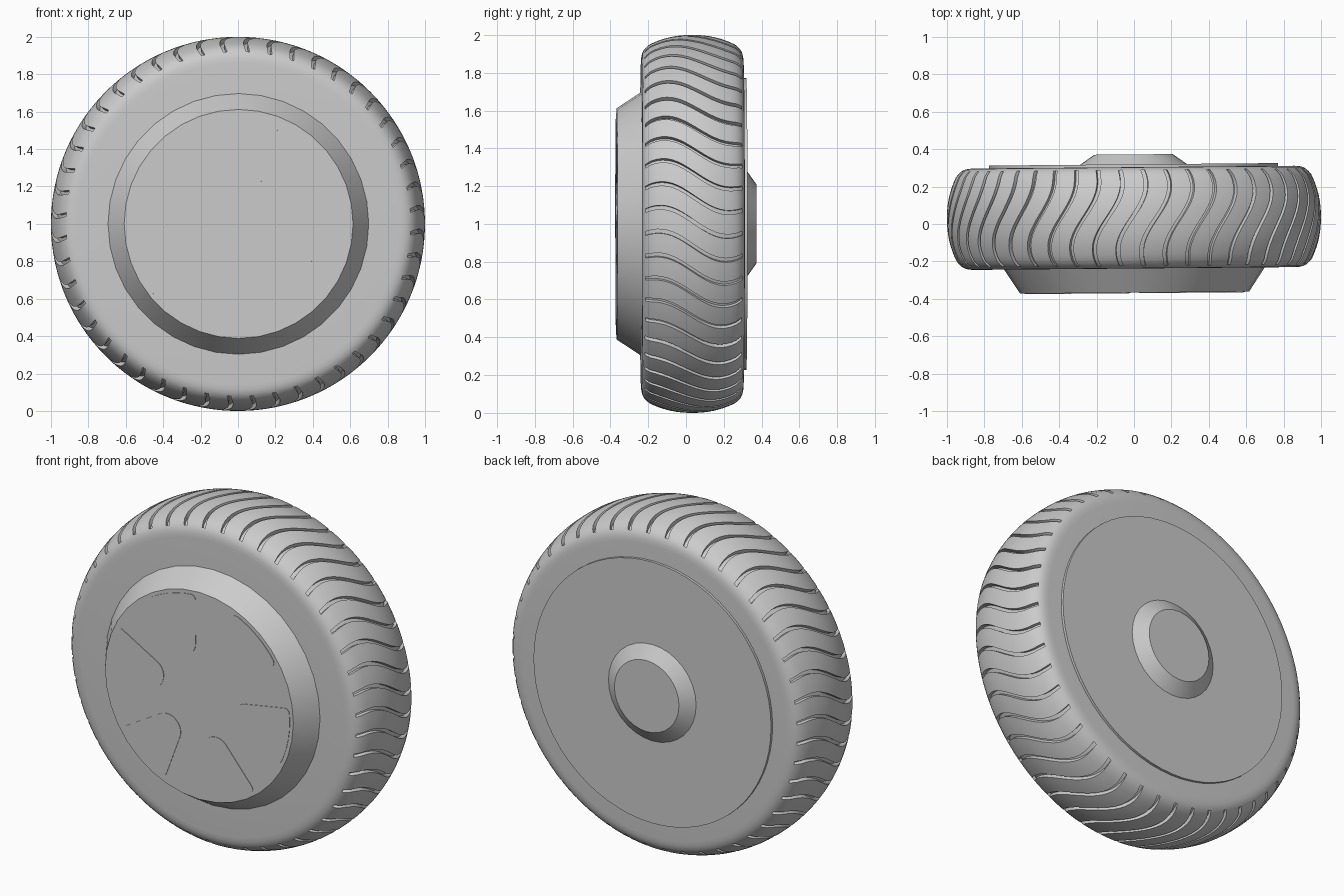
import bpy, bmesh, math
from mathutils import Matrix, Vector

cube = bpy.data.objects.get("Cube")
if cube:
    bpy.data.objects.remove(cube, do_unlink=True)

GROOVES = 48
MID_Y = 0.033          # middle of the tread
TREAD_HALF = 0.255     # half the tread width
# The axle is turned very slightly about the vertical
PLACE = Matrix.Translation((0, 0, 1)) @ Matrix.Rotation(math.radians(0.5), 4, 'Z')

grey = bpy.data.materials.new("wheel_grey")
grey.use_nodes = True
grey.diffuse_color = (0.6, 0.6, 0.6, 1)
grey.node_tree.nodes["Principled BSDF"].inputs["Base Color"].default_value = (0.6, 0.6, 0.6, 1)


def finish(bm, name):
    """Turn the bmesh into a placed, coloured object with smooth shading."""
    bmesh.ops.recalc_face_normals(bm, faces=bm.faces)
    bm.transform(PLACE)
    mesh = bpy.data.meshes.new(name)
    bm.to_mesh(mesh)
    bm.free()
    mesh.materials.append(grey)
    obj = bpy.data.objects.new(name, mesh)
    bpy.context.collection.objects.link(obj)
    bpy.ops.object.select_all(action='DESELECT')
    obj.select_set(True)
    bpy.context.view_layer.objects.active = obj
    bpy.ops.object.shade_smooth_by_angle(angle=math.radians(30))
    return obj


def lathe(profile, angles, shear=lambda y: 0):
    """Spin (radius, y) points round the y axis and cap both ends."""
    bm = bmesh.new()
    rings = [[bm.verts.new((r * math.cos(a + shear(y)), y, r * math.sin(a + shear(y))))
              for a in angles] for r, y in profile]
    n = len(angles)
    cells = [[bm.faces.new((lo[i], lo[(i + 1) % n], hi[(i + 1) % n], hi[i]))
              for i in range(n)] for lo, hi in zip(rings, rings[1:])]
    bm.faces.new(rings[0])
    bm.faces.new(rings[-1])
    return bm, cells


def even(n):
    return [2 * math.pi * i / n for i in range(n)]


def wave(y):
    """S-shaped sweep of the tread grooves."""
    t = max(-1, min(1, (y - MID_Y) / TREAD_HALF))
    return -0.08 * math.sin(t * math.pi * 0.7)


# Tyre: domed tread, rounded shoulders, flat walls
def shoulder(side):
    pts = [(0.5, 0.271), (0.86, 0.271), (0.885, 0.269), (0.905, 0.264),
           (0.922, 0.255), (0.936, 0.242)]
    return [(r, MID_Y + side * y) for r, y in pts]


crown = []
for i in range(17):
    t = -1 + i / 8
    crown.append((1 - 0.05 * abs(t) ** 2.2, MID_Y + 0.225 * t))
profile = shoulder(-1) + crown + shoulder(1)[::-1]

pitch = 2 * math.pi / GROOVES
columns = [0, 0.17, 0.45, 0.72]
angles = [pitch * (k + c) for k in range(GROOVES) for c in columns]
bm, cells = lathe(profile, angles, wave)
bmesh.ops.recalc_face_normals(bm, faces=bm.faces)

# Sink the narrow column of each repeat to cut the grooves
first, last = 4, len(profile) - 5
sunk = [f for row in cells[first:last] for f in row[::len(columns)]]
out = bmesh.ops.extrude_face_region(bm, geom=sunk)
bmesh.ops.delete(bm, geom=[f for f in sunk if f.is_valid], context='FACES_ONLY')
for v in out["geom"]:
    if isinstance(v, bmesh.types.BMVert):
        radial = Vector((v.co.x, 0, v.co.z))
        v.co -= radial.normalized() * 0.025
finish(bm, "tyre")

# Hub, back disc and axle boss
for name, prof, sides in (
        ("front_hub", [(0.697, -0.23), (0.697, -0.238), (0.612, -0.367)], 36),
        ("back_disc", [(0.772, 0.29), (0.772, 0.319)], 64),
        ("axle_boss", [(0.285, 0.31), (0.285, 0.319), (0.21, 0.372)], 32)):
    bm, _ = lathe(prof, even(sides))
    finish(bm, name)

# Six thin rounded plates on the hub face
bm = bmesh.new()
for k in range(6):
    turn = math.radians(50 + 60 * k)
    outer = [(0.59 * math.cos(a), 0.59 * math.sin(a))
             for a in (-0.31, -0.2, -0.1, 0, 0.1, 0.2, 0.31)]
    outline = [(0.235, 0.062), (0.235, -0.062)] + outer
    verts = [bm.verts.new((u * math.cos(turn) - v * math.sin(turn), -0.366,
                           u * math.sin(turn) + v * math.cos(turn)))
             for u, v in outline]
    bm.faces.new(verts)
    for pair, size in (((verts[0], verts[1]), 0.055), ((verts[2], verts[-1]), 0.03)):
        bmesh.ops.bevel(bm, geom=list(pair), offset=size, segments=5,
                        profile=0.5, affect='VERTICES')
plates = bmesh.ops.extrude_face_region(bm, geom=bm.faces[:])
bmesh.ops.translate(bm, vec=(0, -0.004, 0),
                    verts=[v for v in plates["geom"] if isinstance(v, bmesh.types.BMVert)])
finish(bm, "hub_plates")
